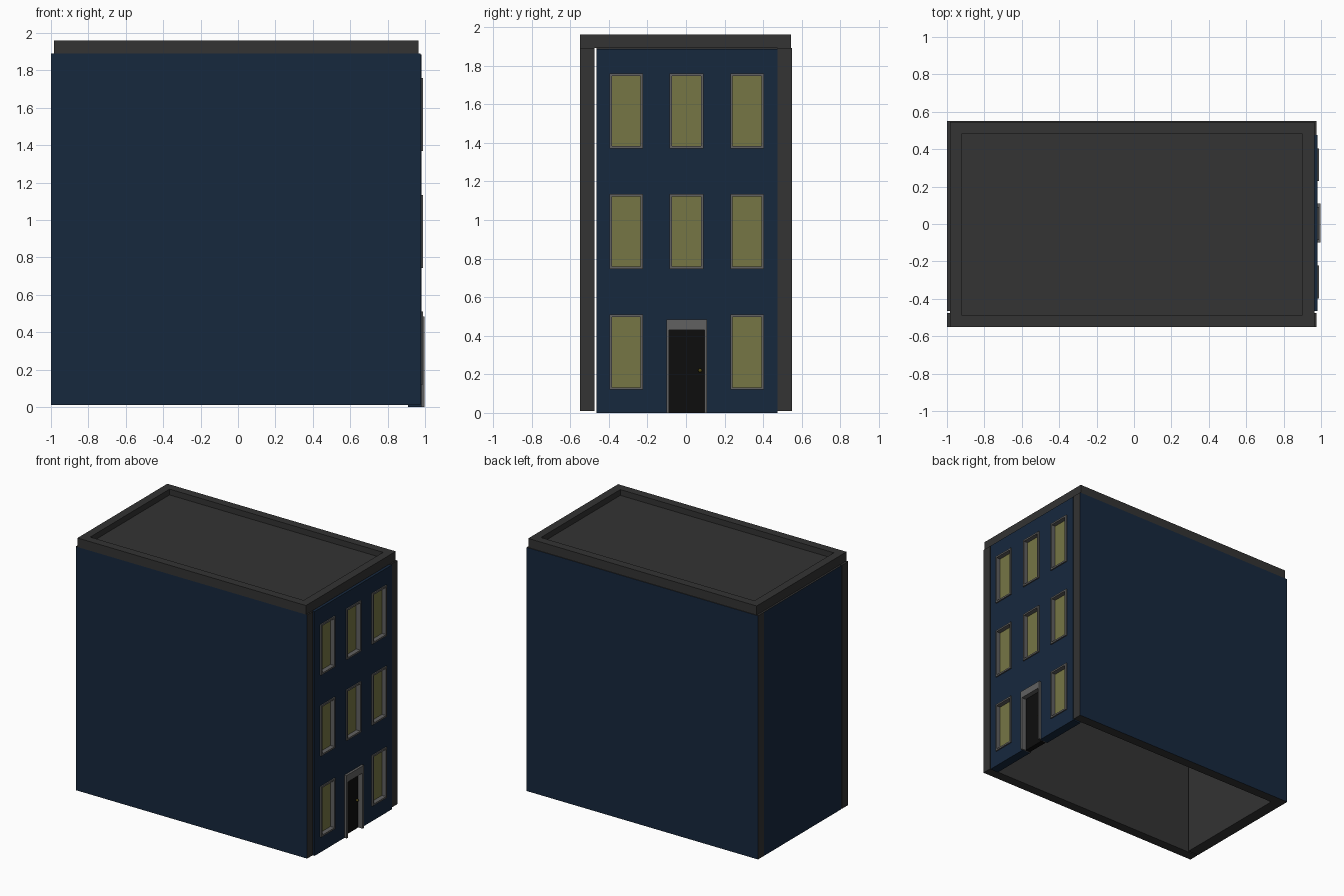
import bpy, bmesh
from mathutils import Vector, Matrix

if "Cube" in bpy.data.objects:
    bpy.data.objects.remove(bpy.data.objects["Cube"])


def material(name, rgb):
    m = bpy.data.materials.new(name)
    m.diffuse_color = (*rgb, 1)
    m.use_nodes = True
    m.node_tree.nodes["Principled BSDF"].inputs["Base Color"].default_value = m.diffuse_color
    return m


BLUE = material("blue_paint", (0.008, 0.021, 0.048))
DARK = material("dark_grey", (0.033, 0.033, 0.033))
TRIM = material("trim_grey", (0.12, 0.12, 0.12))
GLASS = material("yellow_glass", (0.18, 0.18, 0.06))
BLACK = material("black_door", (0.004, 0.004, 0.004))
BRASS = material("brass", (0.1, 0.08, 0.01))


def finish(bm, name, *mats):
    bmesh.ops.recalc_face_normals(bm, faces=bm.faces)
    me = bpy.data.meshes.new(name)
    bm.to_mesh(me)
    bm.free()
    for m in mats:
        me.materials.append(m)
    ob = bpy.data.objects.new(name, me)
    bpy.context.collection.objects.link(ob)
    return ob


def add_box(bm, lo, hi):
    lo, hi = Vector(lo), Vector(hi)
    mat = Matrix.Translation((lo + hi) / 2) @ Matrix.Diagonal((*(hi - lo), 1))
    bmesh.ops.create_cube(bm, size=1, matrix=mat)


def box(name, lo, hi, *mats, paint=None):
    """Box; the face whose normal matches paint gets the second material."""
    bm = bmesh.new()
    add_box(bm, lo, hi)
    if paint:
        bm.normal_update()
        for f in bm.faces:
            if f.normal.dot(Vector(paint)) > 0.9:
                f.material_index = 1
    return finish(bm, name, *mats)


def tray(name, lo, hi, axis, border, depth, *mats):
    """Box with a sunken panel in the face that looks along axis."""
    bm = bmesh.new()
    add_box(bm, lo, hi)
    bm.normal_update()
    axis = Vector(axis)
    top = max(bm.faces, key=lambda f: f.normal.dot(axis))
    bmesh.ops.inset_region(bm, faces=[top], thickness=border)
    panel = bmesh.ops.extrude_discrete_faces(bm, faces=[top])["faces"][0]
    bmesh.ops.translate(bm, verts=panel.verts, vec=-axis * depth)
    panel.material_index = len(mats) - 1
    return finish(bm, name, *mats)


# Side walls: painted outside, bare inside and at the ends
for side, s in (("front", -1), ("back", 1)):
    ys = sorted((s * 0.55, s * 0.475))
    box(side + "_side_wall", (-1, ys[0], 0.01), (0.975, ys[1], 1.89),
        DARK, BLUE, paint=(0, s, 0))

# Rear wall
box("rear_wall", (-1, -0.465, 0.01), (-0.91, 0.475, 1.89),
    DARK, BLUE, paint=(-1, 0, 0))

# Roof with raised parapet
tray("roof", (-0.985, -0.55, 1.89), (0.965, 0.545, 1.96), (0, 0, 1), 0.09, 0.045, DARK)

# Street facade, opened for the windows and door
facade = box("facade", (0.91, -0.465, 0), (0.98, 0.475, 1.885), BLUE)
cut = bmesh.new()
add_box(cut, (0.8, -0.095, -0.1), (1.1, 0.1, 0.46))

# Windows: raised frame with recessed pane
for row, z in enumerate((0.12, 0.745, 1.37)):
    for col, y in enumerate((-0.31, 0.003, 0.317)):
        if row == 0 and col == 1:
            continue
        add_box(cut, (0.8, y - 0.08, z + 0.008), (1.1, y + 0.08, z + 0.382))
        tray(f"window_{row}_{col}", (0.908, y - 0.0875, z), (0.99, y + 0.0875, z + 0.39),
             (1, 0, 0), 0.018, 0.035, TRIM, GLASS)

cutter = finish(cut, "opening_cutter", BLUE)
cutter.hide_render = True
cutter.hide_set(True)
mod = facade.modifiers.new("openings", "BOOLEAN")
mod.operation = "DIFFERENCE"
mod.solver = "EXACT"
mod.object = cutter

# Door surround: three-sided profile pushed outward
profile = [(-0.1, 0), (-0.1, 0.485), (0.11, 0.485), (0.11, 0),
           (0.095, 0), (0.095, 0.43), (-0.087, 0.43), (-0.087, 0)]
bm = bmesh.new()
face = bm.faces.new([bm.verts.new((0.908, y, z)) for y, z in profile])
ext = bmesh.ops.extrude_face_region(bm, geom=[face])["geom"]
bmesh.ops.translate(bm, vec=(0.09, 0, 0),
                    verts=[v for v in ext if isinstance(v, bmesh.types.BMVert)])
finish(bm, "door_surround", TRIM)

# Door leaf and knob
box("door", (0.92, -0.09, 0), (0.96, 0.098, 0.435), BLACK)
bm = bmesh.new()
bmesh.ops.create_uvsphere(bm, u_segments=12, v_segments=8, radius=0.01,
                          matrix=Matrix.Translation((0.968, 0.073, 0.22)))
for f in bm.faces:
    f.smooth = True
finish(bm, "door_knob", BRASS)
